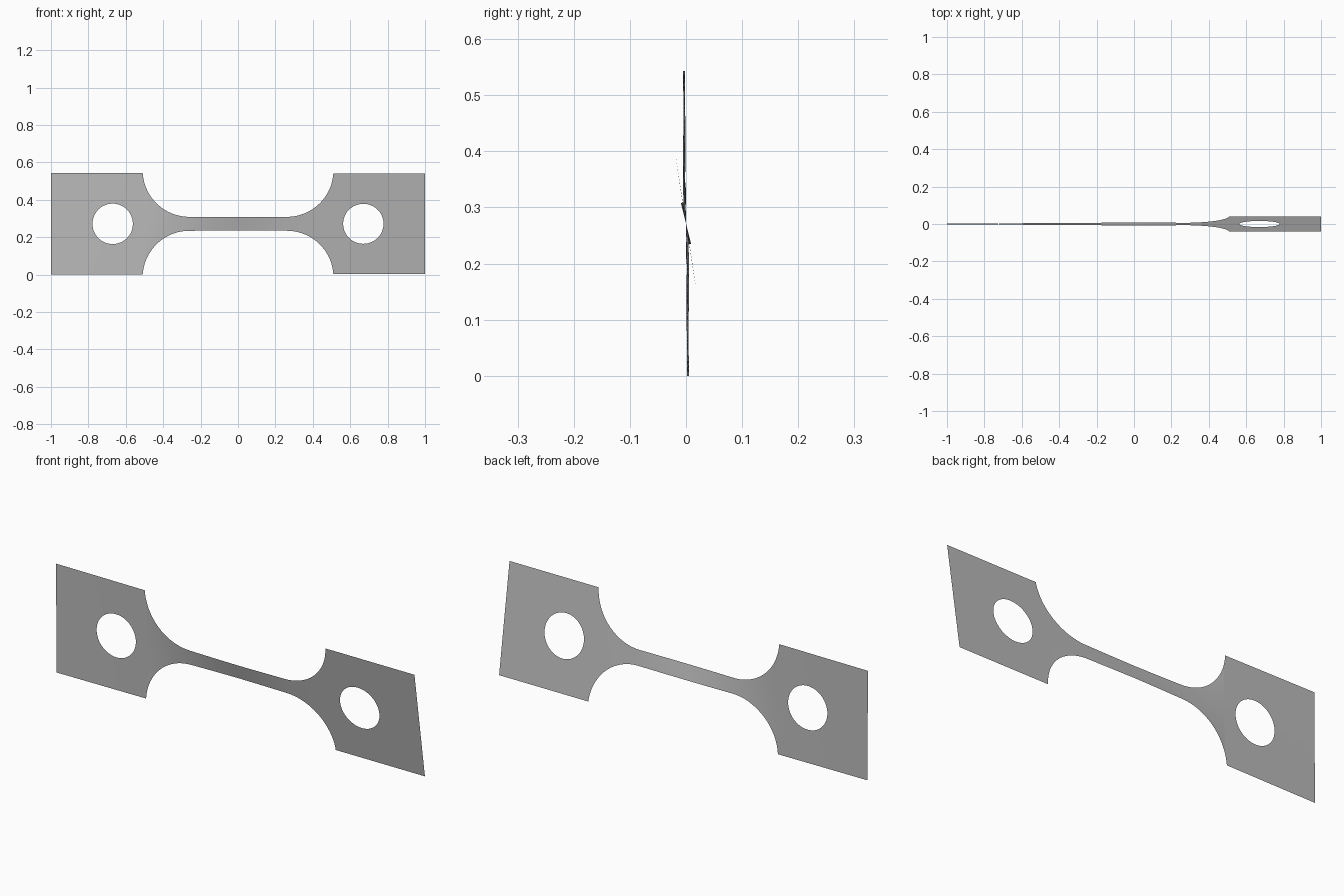
import bpy
import bmesh
from math import sin, cos, acos, radians

cube = bpy.data.objects.get("Cube")
if cube:
    bpy.data.objects.remove(cube, do_unlink=True)

MID = 0.2715          # height of the long axis
TAB_H = 0.2715        # half height of a tab
NECK_H = 0.0375       # half height of the neck
NECK_X = 0.26         # where the fillet starts
FILLET = 0.25         # fillet radius
HOLE_X, HOLE_R = 0.67, 0.108
ROWS = 24

# Twist about the long axis, in degrees, along x
TWIST = [(-1, 0.4), (-0.5, 1.2), (-0.45, 2.3), (-0.35, 5.3), (-0.26, 7.5),
         (-0.12, 12), (0, 14), (0.12, 12.5), (0.26, 9.5), (0.45, 8.7), (1, 8.7)]


def twist_at(x):
    for (x0, a0), (x1, a1) in zip(TWIST, TWIST[1:]):
        if x <= x1:
            return radians(a0 + (a1 - a0) * (x - x0) / (x1 - x0))
    return radians(TWIST[-1][1])


def grid_faces(bm, lines, closed=False):
    """Fill quads between neighbouring lines of (x, height) points."""
    rows = [[bm.verts.new((x, 0, h)) for x, h in line] for line in lines]
    for a, b in zip(rows, rows[1:]):
        n = len(a)
        for i in range(n if closed else n - 1):
            j = (i + 1) % n
            bm.faces.new((a[i], a[j], b[j], b[i]))


bm = bmesh.new()

# Neck with its round fillets
end_angle = acos((NECK_H + FILLET - TAB_H) / FILLET)
half = []
for i in range(25):
    t = end_angle * i / 24
    half.append((NECK_X + FILLET * sin(t), NECK_H + FILLET * (1 - cos(t))))
straight = [(NECK_X * i / 10, NECK_H) for i in range(-9, 10)]
profile = [(-x, h) for x, h in reversed(half)] + straight + half
grid_faces(bm, [[(x, h * (2 * j / ROWS - 1)) for j in range(ROWS + 1)]
                for x, h in profile])

# Tabs: rings from the round hole out to the rectangle
inner_x = half[-1][0]
corners = [(inner_x, -TAB_H), (inner_x, TAB_H), (1, TAB_H), (1, -TAB_H)]
outline = []
for k in range(4):
    (x0, h0), (x1, h1) = corners[k], corners[(k + 1) % 4]
    outline += [(x0 + (x1 - x0) * j / ROWS, h0 + (h1 - h0) * j / ROWS)
                for j in range(ROWS)]
for side in (-1, 1):
    rings = []
    for step in range(5):
        f = step / 4
        ring = []
        for x, h in outline:
            dx, d = x - HOLE_X, ((x - HOLE_X) ** 2 + h * h) ** 0.5
            s = (HOLE_R / d) * (1 - f) + f
            ring.append((side * (HOLE_X + dx * s), h * s))
        rings.append(ring)
    grid_faces(bm, rings, closed=True)

# Weld, then twist the sheet
bmesh.ops.remove_doubles(bm, verts=bm.verts[:], dist=0.0001)
for v in bm.verts:
    a, h = twist_at(v.co.x), v.co.z
    v.co.y = -h * sin(a)
    v.co.z = MID + h * cos(a)
bmesh.ops.recalc_face_normals(bm, faces=bm.faces[:])
bm.normal_update()
if sum(f.normal.y for f in bm.faces) > 0:
    bmesh.ops.reverse_faces(bm, faces=bm.faces[:])
for f in bm.faces:
    f.smooth = True

mesh = bpy.data.meshes.new("twisted_test_strip")
bm.to_mesh(mesh)
bm.free()
strip = bpy.data.objects.new("twisted_test_strip", mesh)
bpy.context.collection.objects.link(strip)

# Plain grey metal
grey = bpy.data.materials.new("plain_grey")
grey.use_nodes = True
colour = (0.5, 0.5, 0.5, 1)
grey.diffuse_color = colour
grey.node_tree.nodes["Principled BSDF"].inputs["Base Color"].default_value = colour
mesh.materials.append(grey)
